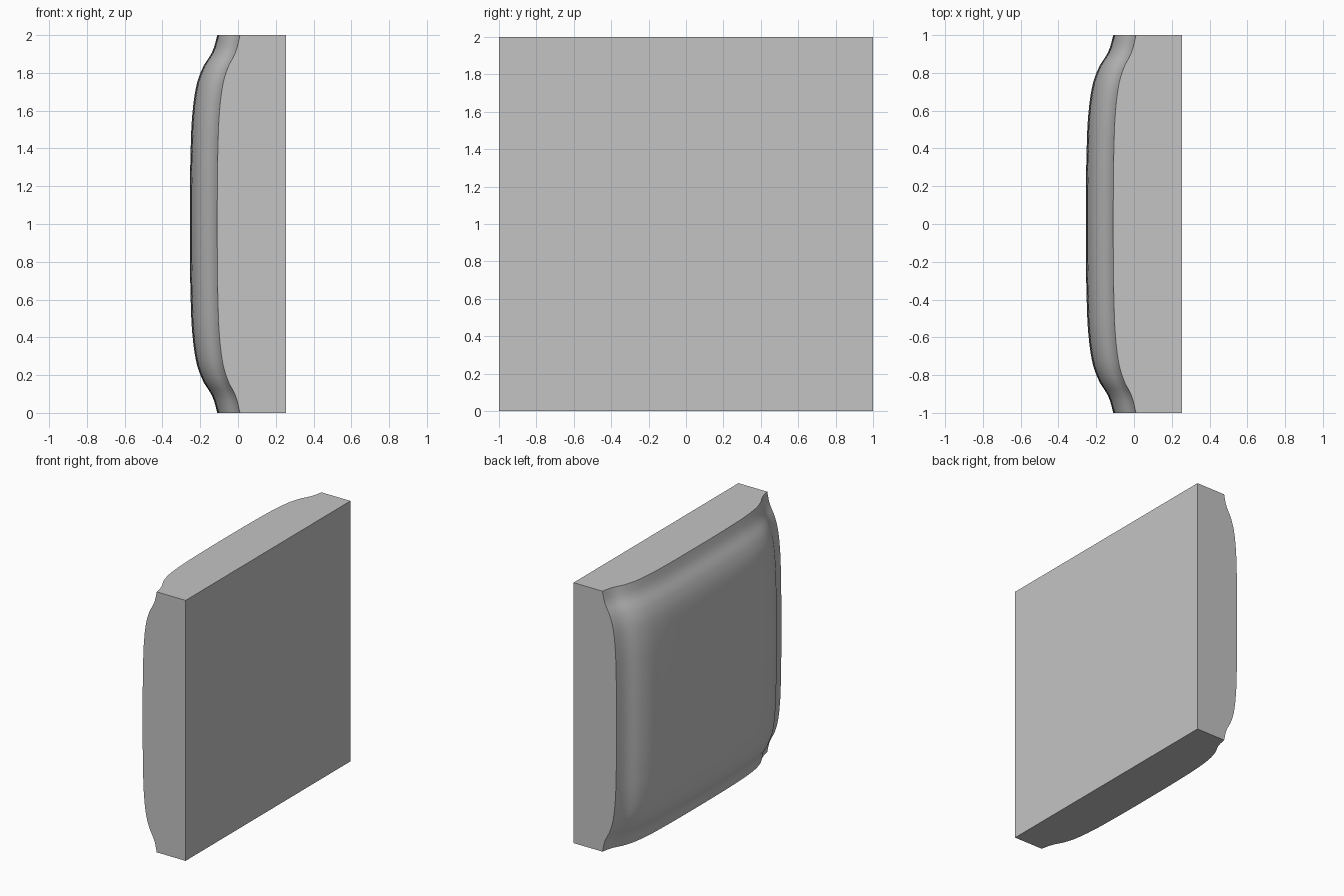
import bpy, bmesh

if "Cube" in bpy.data.objects:
    bpy.data.objects.remove(bpy.data.objects["Cube"])

BACK_X = 0.255
CORNER_X = 0.01
EDGE_RISE = 0.12
CENTRE_RISE = 0.025
# Cushion swell: distance from the middle, share of the rise
SWELL = [(0, 1), (0.2, 0.995), (0.4, 0.97), (0.58, 0.91), (0.74, 0.75),
         (0.84, 0.49), (0.89, 0.26), (0.93, 0.13), (1, 0)]


def slope(i):
    if i == 0:
        return 0
    a, b = SWELL[i - 1], SWELL[min(i + 1, len(SWELL) - 1)]
    return (b[1] - a[1]) / (b[0] - a[0])


def swell(t):
    """Smooth curve through the swell points."""
    t = min(abs(t), 1)
    i = 0
    while i < len(SWELL) - 2 and t > SWELL[i + 1][0]:
        i += 1
    (t0, v0), (t1, v1) = SWELL[i], SWELL[i + 1]
    d = t1 - t0
    u = (t - t0) / d
    w = u * u * (3 - 2 * u)
    return (v0 + (v1 - v0) * w + slope(i) * d * u * (1 - u) ** 2
            - slope(i + 1) * d * u * u * (1 - u))


# Padded face: a grid pushed out into a cushion
bm = bmesh.new()
bmesh.ops.create_grid(bm, x_segments=64, y_segments=64, size=1)
for v in bm.verts:
    y, z = v.co.x, v.co.y
    sy, sz = swell(y), swell(z)
    v.co = (CORNER_X - EDGE_RISE * (sy + sz) - CENTRE_RISE * sy * sz, y, z + 1)
for f in bm.faces:
    f.smooth = True

# Straight sides and flat back
rim = [e for e in bm.edges if e.is_boundary]
sides = bmesh.ops.extrude_edge_only(bm, edges=rim)["geom"]
for v in sides:
    if isinstance(v, bmesh.types.BMVert):
        v.co.x = BACK_X
bmesh.ops.contextual_create(
    bm, geom=[e for e in sides if isinstance(e, bmesh.types.BMEdge) and e.is_boundary])
bmesh.ops.recalc_face_normals(bm, faces=bm.faces)

mesh = bpy.data.meshes.new("padded_panel")
bm.to_mesh(mesh)
bm.free()
panel = bpy.data.objects.new("padded_panel", mesh)
bpy.context.collection.objects.link(panel)

# Plain grey colour
grey = bpy.data.materials.new("light_grey")
grey.use_nodes = True
grey.diffuse_color = (0.55, 0.55, 0.55, 1)
grey.node_tree.nodes["Principled BSDF"].inputs["Base Color"].default_value = grey.diffuse_color
mesh.materials.append(grey)

bpy.ops.object.select_all(action="DESELECT")
panel.select_set(True)
bpy.context.view_layer.objects.active = panel
bpy.ops.object.shade_smooth_by_angle()
